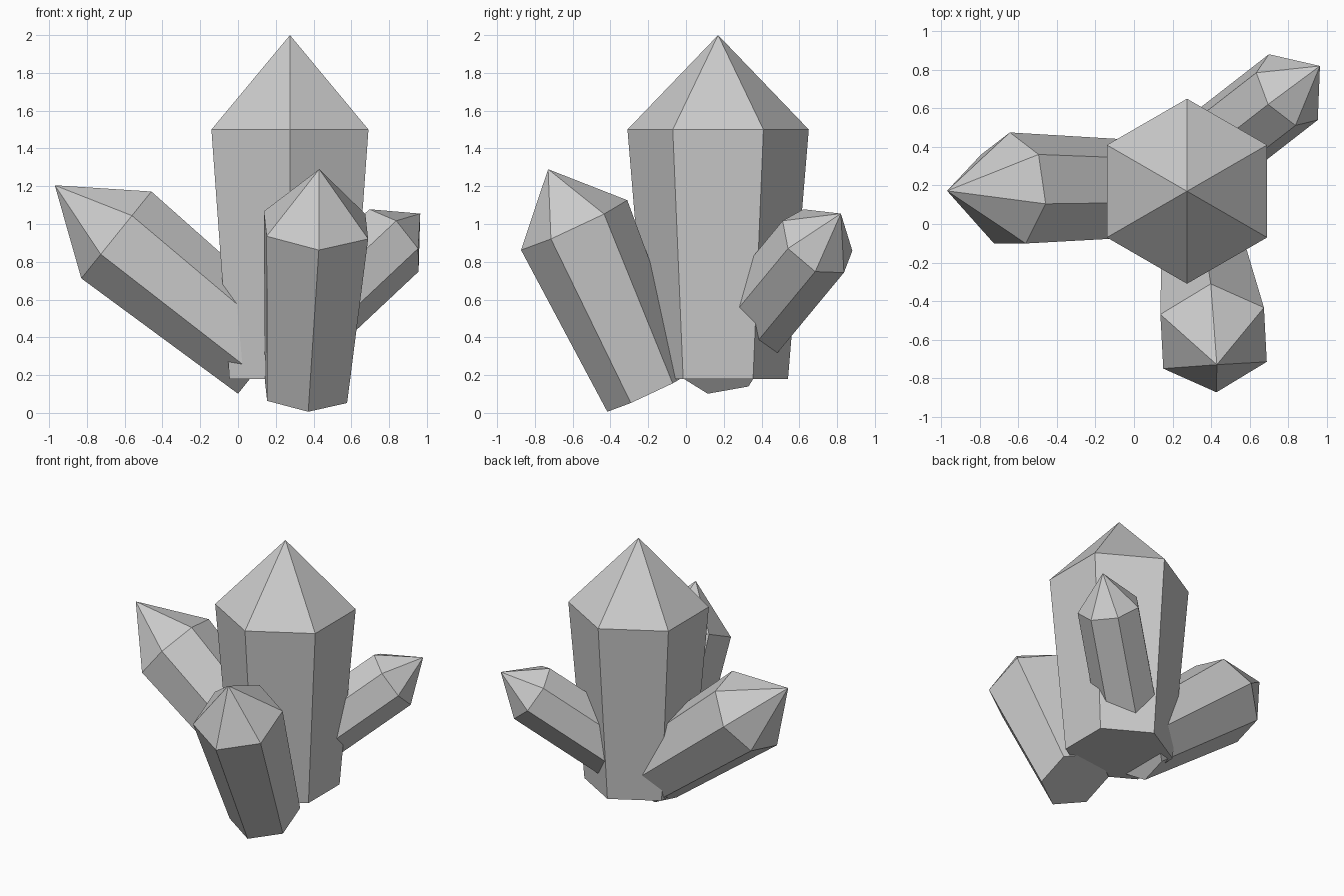
import bpy
import bmesh
from math import cos, sin, tau
from mathutils import Vector

if "Cube" in bpy.data.objects:
    bpy.data.objects.remove(bpy.data.objects["Cube"])

stone = bpy.data.materials.new("pale_grey_crystal")
stone.use_nodes = True
colour = (0.6, 0.6, 0.6, 1)
stone.diffuse_color = colour
stone.node_tree.nodes["Principled BSDF"].inputs["Base Color"].default_value = colour


def crystal(name, sides, base, shoulder, apex, corner, base_radius, radius):
    """Tapered prism from base to shoulder, closed by a point at the apex.
    corner is the direction from the axis to one corner edge."""
    base, shoulder, apex = Vector(base), Vector(shoulder), Vector(apex)
    axis = (apex - shoulder).normalized()
    corner = Vector(corner)
    u = (corner - axis * corner.dot(axis)).normalized()
    v = axis.cross(u)

    bm = bmesh.new()

    def ring(centre, r):
        angles = [tau * i / sides for i in range(sides)]
        return [bm.verts.new(centre + r * (u * cos(a) + v * sin(a))) for a in angles]

    low, high = ring(base, base_radius), ring(shoulder, radius)
    tip = bm.verts.new(apex)
    bm.faces.new(low[::-1])
    for i in range(sides):
        j = (i + 1) % sides
        bm.faces.new((low[i], low[j], high[j], high[i]))
        bm.faces.new((high[i], high[j], tip))

    mesh = bpy.data.meshes.new(name)
    bm.to_mesh(mesh)
    bm.free()
    mesh.materials.append(stone)
    bpy.context.collection.objects.link(bpy.data.objects.new(name, mesh))


# Tall upright crystal in the middle
crystal("main_crystal", 6, (0.275, 0.17, 0.18), (0.275, 0.17, 1.5), (0.275, 0.17, 2),
        (0, 1, 0), 0.37, 0.48)
# Crystal leaning forward
crystal("front_crystal", 6, (0.36, -0.195, 0.11), (0.413, -0.592, 0.994),
        (0.43, -0.73, 1.29), (0.03, -0.565, -0.26), 0.245, 0.311)
# Seven-sided crystal leaning to the right side
crystal("right_crystal", 7, (0.156, 0.172, 0.295), (-0.644, 0.172, 0.942),
        (-0.97, 0.172, 1.205), (0, 1, 0), 0.255, 0.303)
# Small untapered crystal growing out of the back left
crystal("back_left_crystal", 7, (0.295, 0.299, 0.426), (0.803, 0.694, 0.903),
        (0.965, 0.82, 1.055), (-0.108, -0.074, 0.175), 0.218, 0.218)
